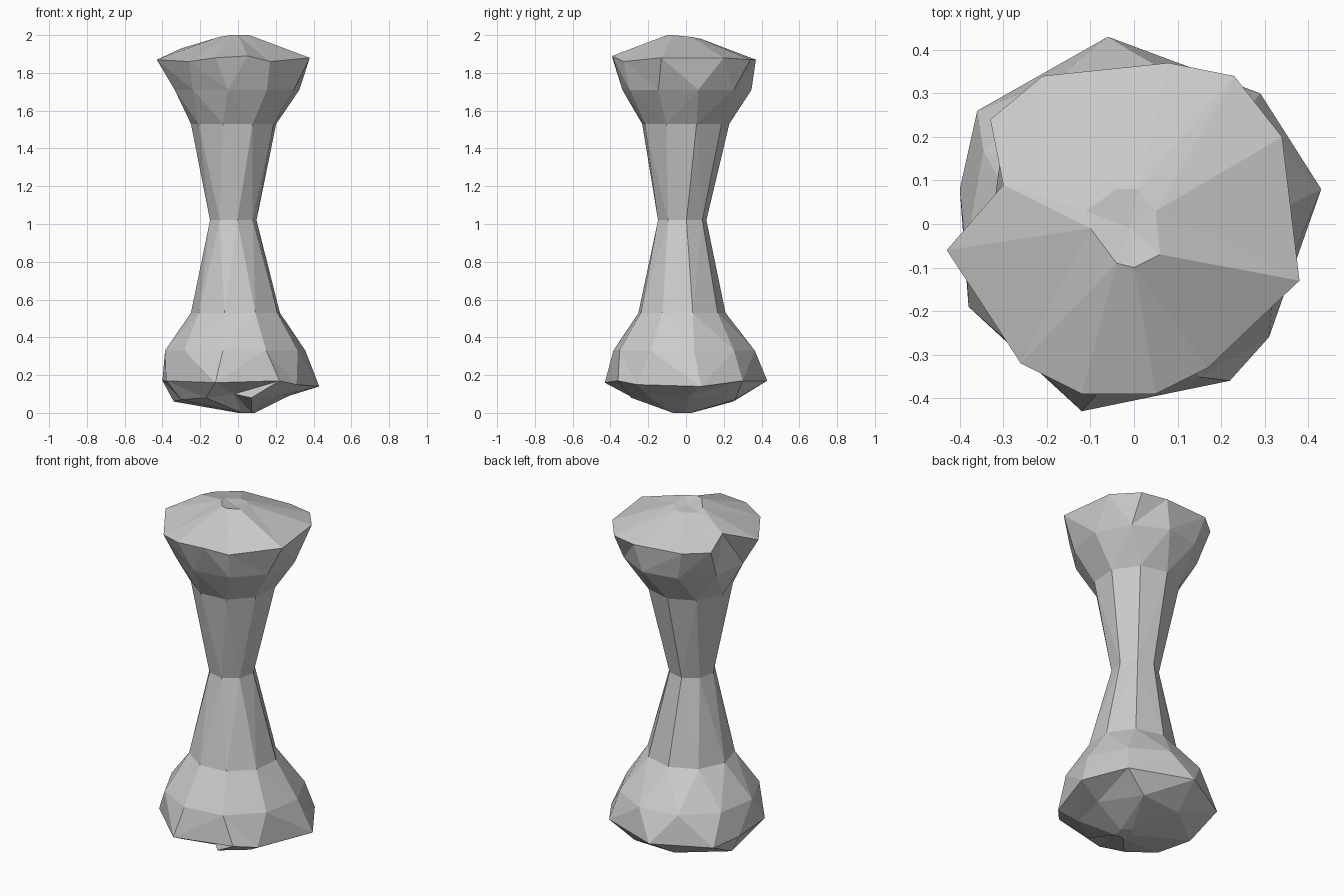
import bpy
import bmesh
from math import atan2, cos, sin, radians, tau
from mathutils import Vector

cube = bpy.data.objects.get("Cube")
if cube:
    bpy.data.objects.remove(cube, do_unlink=True)

stone = bpy.data.materials.new("plain grey")
stone.use_nodes = True
stone.diffuse_color = (0.6, 0.6, 0.6, 1)
stone.node_tree.nodes["Principled BSDF"].inputs["Base Color"].default_value = stone.diffuse_color


def regular(z, sides, left, right, front, back, turn):
    """Polygon ring fitted into the given x and y limits."""
    centre = Vector(((left + right) / 2, (front + back) / 2, z))
    angles = [radians(turn) + tau * i / sides for i in range(sides)]
    return [centre + Vector((cos(a) * (right - left) / 2, sin(a) * (back - front) / 2, 0))
            for a in angles]


def stitch(bm, lower, upper):
    """Triangulated band between two rings, advancing by angle."""
    def sorted_ring(ring):
        middle = sum((v.co for v in ring), Vector()) / len(ring)
        pairs = [(atan2(v.co.y - middle.y, v.co.x - middle.x) % tau, v) for v in ring]
        pairs.sort(key=lambda p: p[0])
        return pairs + [(pairs[0][0] + tau, pairs[0][1])]

    low, high = sorted_ring(lower), sorted_ring(upper)
    i = j = 0
    while i < len(low) - 1 or j < len(high) - 1:
        step_low = j == len(high) - 1 or (
            i < len(low) - 1 and low[i][0] + low[i + 1][0] <= high[j][0] + high[j + 1][0])
        if step_low:
            bm.faces.new((low[i][1], low[i + 1][1], high[j][1]))
            i += 1
        else:
            bm.faces.new((low[i][1], high[j + 1][1], high[j][1]))
            j += 1


# Irregular rings: underside, widest part of the base, rim and crown
underside = [(0.27, 0.02, 0.09), (0.15, 0.26, 0.07), (-0.1, 0.25, 0.06), (-0.34, 0.06, 0.06),
             (-0.3, -0.16, 0.07), (-0.17, -0.28, 0.08), (-0.02, -0.2, 0.1),
             (0.07, -0.29, 0.08), (0.22, -0.2, 0.09)]
base_edge = [(0.43, 0.08, 0.14), (0.29, 0.3, 0.17), (-0.06, 0.43, 0.17), (-0.36, 0.26, 0.16),
             (-0.4, 0.08, 0.17), (-0.38, -0.19, 0.17), (-0.12, -0.43, 0.16),
             (0.22, -0.36, 0.17), (0.31, -0.26, 0.15)]
rim = [(0.38, -0.13, 1.88), (0.34, 0.2, 1.88), (0.23, 0.34, 1.87), (0.08, 0.37, 1.87),
       (-0.21, 0.34, 1.88), (-0.33, 0.24, 1.88), (-0.3, 0.09, 1.93), (-0.43, -0.06, 1.87),
       (-0.26, -0.32, 1.86), (-0.12, -0.39, 1.88), (0.05, -0.39, 1.89), (0.17, -0.33, 1.86)]
crown = [(0.05, 0.03, 1.99), (0.01, 0.08, 1.98), (-0.04, 0.08, 1.98), (-0.11, 0.03, 1.98),
         (-0.1, -0.01, 1.99), (-0.04, -0.09, 2), (0, -0.1, 2), (0.06, -0.07, 2)]

rings = [
    regular(0, 5, 0, 0.09, -0.08, 0.03, 20),
    underside,
    base_edge,
    regular(0.33, 10, -0.39, 0.36, -0.39, 0.37, 8),
    regular(0.53, 9, -0.25, 0.23, -0.26, 0.21, 15),
    regular(1.02, 8, -0.15, 0.1, -0.15, 0.11, 10),
    regular(1.53, 9, -0.25, 0.21, -0.24, 0.23, 15),
    regular(1.71, 10, -0.34, 0.33, -0.34, 0.35, 10),
    rim,
    crown,
]

bm = bmesh.new()
loops = [[bm.verts.new(p) for p in ring] for ring in rings]
for lower, upper in zip(loops, loops[1:]):
    stitch(bm, lower, upper)

# Close both ends, with a slight dip in the crown
bm.faces.new(list(reversed(loops[0])))
dip = bm.verts.new((-0.01, -0.01, 1.98))
for a, b in zip(loops[-1], loops[-1][1:] + loops[-1][:1]):
    bm.faces.new((a, b, dip))
bmesh.ops.recalc_face_normals(bm, faces=bm.faces)

mesh = bpy.data.meshes.new("faceted_pillar")
bm.to_mesh(mesh)
bm.free()
mesh.materials.append(stone)
pillar = bpy.data.objects.new("faceted_pillar", mesh)
bpy.context.collection.objects.link(pillar)
